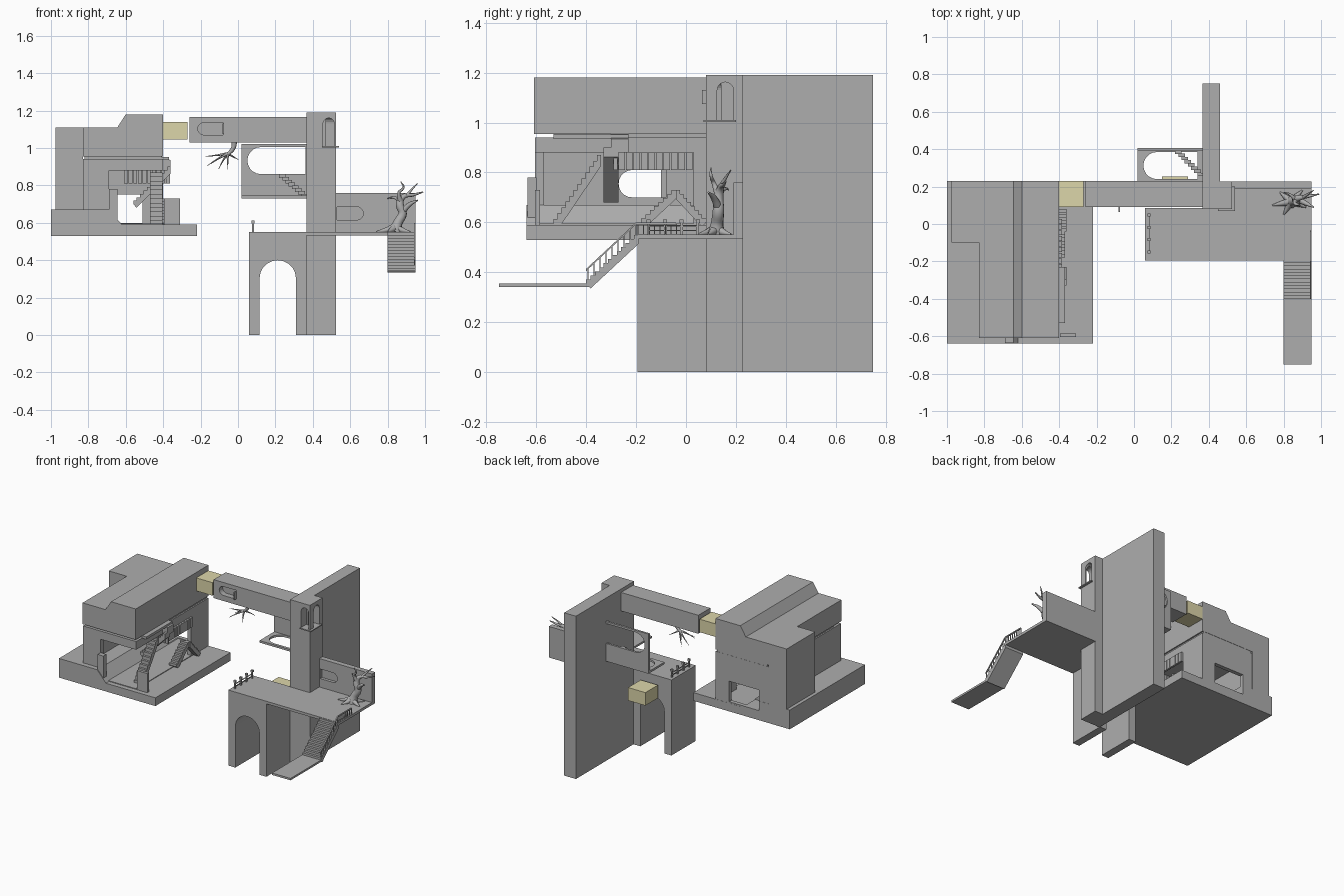
import bpy, bmesh, math
from mathutils import Vector

cube = bpy.data.objects.get("Cube")
if cube:
    bpy.data.objects.remove(cube, do_unlink=True)


def material(name, color):
    m = bpy.data.materials.new(name)
    m.use_nodes = True
    m.diffuse_color = color
    m.node_tree.nodes["Principled BSDF"].inputs["Base Color"].default_value = color
    return m


STONE = material("stone grey", (0.42, 0.42, 0.42, 1))
SAND = material("pale yellow", (0.72, 0.67, 0.40, 1))


def finish(name, bm, mat=STONE):
    bmesh.ops.recalc_face_normals(bm, faces=bm.faces)
    mesh = bpy.data.meshes.new(name)
    bm.to_mesh(mesh)
    bm.free()
    mesh.materials.append(mat)
    ob = bpy.data.objects.new(name, mesh)
    bpy.context.collection.objects.link(ob)
    return ob


def add_prism(bm, pts, axis, a, b):
    """Extrude a 2D profile from a to b along an axis."""
    def place(p, t):
        return {"x": (t, p[0], p[1]), "y": (p[0], t, p[1]), "z": (p[0], p[1], t)}[axis]
    face = bm.faces.new([bm.verts.new(place(p, a)) for p in pts])
    ext = bmesh.ops.extrude_face_region(bm, geom=[face])["geom"]
    move = Vector(place((0, 0), b - a))
    bmesh.ops.translate(bm, verts=[v for v in ext if isinstance(v, bmesh.types.BMVert)], vec=move)


def rect(x0, x1, z0, z1):
    return [(x0, z0), (x1, z0), (x1, z1), (x0, z1)]


def prism(name, pts, axis, a, b, mat=STONE):
    bm = bmesh.new()
    add_prism(bm, pts, axis, a, b)
    return finish(name, bm, mat)


def box(name, x0, x1, y0, y1, z0, z1, mat=STONE):
    return prism(name, rect(x0, x1, y0, y1), "z", z0, z1, mat)


def arch(x0, x1, z0, z1, n=10):
    """Opening with a half-round top."""
    r = (x1 - x0) / 2
    arc = [(x0 + r + r * math.cos(math.pi * i / n), z1 - r + r * math.sin(math.pi * i / n))
           for i in range(n + 1)]
    return [(x0, z0), (x1, z0)] + arc


def round_left(x0, x1, z0, z1, n=10):
    """Opening with a half-round left end."""
    return [(-q + 0.0, p) for p, q in arch(z0, z1, -x1, -x0, n)]


def cut(ob, *cutters):
    for c in cutters:
        mod = ob.modifiers.new("cut", "BOOLEAN")
        mod.operation, mod.solver, mod.object = "DIFFERENCE", "EXACT", c
        bpy.context.view_layer.objects.active = ob
        bpy.ops.object.modifier_apply(modifier=mod.name)
        bpy.data.objects.remove(c, do_unlink=True)


def flight(name, axis, across, start, end, n, thick=0.02):
    """Saw-toothed stair with a sloping underside; start and end are (run, height)."""
    (r0, z0), (r1, z1) = start, end
    dr, dz = (r1 - r0) / n, (z1 - z0) / n
    pts = [(r0, z0)]
    for i in range(n):
        pts += [(r0 + i * dr, z0 + (i + 1) * dz), (r0 + (i + 1) * dr, z0 + (i + 1) * dz)]
    pts += [(r1, z1 - thick - dz), (r0 + dr, z0 - thick)]
    return prism(name, pts, "y" if axis == "x" else "x", *across)


def branches(name, paths):
    """Tapering tubes; each path is a list of (x, y, z, radius)."""
    cu = bpy.data.curves.new(name, "CURVE")
    cu.dimensions, cu.bevel_depth, cu.bevel_resolution = "3D", 1.0, 2
    cu.resolution_u, cu.use_fill_caps = 5, True
    for path in paths:
        s = cu.splines.new("BEZIER")
        s.bezier_points.add(len(path) - 1)
        for bp, (x, y, z, r) in zip(s.bezier_points, path):
            bp.co, bp.radius = (x, y, z), r
            bp.handle_left_type = bp.handle_right_type = "AUTO"
    cu.materials.append(STONE)
    ob = bpy.data.objects.new(name, cu)
    bpy.context.collection.objects.link(ob)


# House: thick base, hollow lower storey, heavy upper storey
base = [(-1, 0.53), (-0.22, 0.53), (-0.22, 0.59), (-0.62, 0.59), (-0.69, 0.67), (-1, 0.67)]
prism("house_base", base, "y", -0.64, 0.23)
lower = box("house_lower_storey", -0.83, -0.4, -0.605, 0.229, 0.58, 0.94)
cut(lower,
    box("room", -0.8, -0.43, -0.57, 0.2, 0.595, 0.88),
    box("front_opening", -0.69, -0.35, -0.7, -0.4, 0.595, 0.88),
    box("side_opening", -0.5, -0.3, -0.46, 0.03, 0.595, 0.88),
    prism("left_window", round_left(-0.27, -0.08, 0.7, 0.81), "x", -0.9, -0.7))
back_cut = lambda: box("back_opening", -0.75, -0.51, 0.1, 0.3, 0.6, 0.75)
cut(lower, back_cut())
cut(bpy.data.objects["house_base"], back_cut())
box("house_neck", -0.82, -0.41, -0.53, 0.228, 0.93, 0.96)
upper = [(-0.83, 0.955), (-0.4, 0.955), (-0.4, 1.18), (-0.6, 1.18), (-0.645, 1.11), (-0.83, 1.11)]
prism("house_upper_storey", upper, "y", -0.61, 0.23)
box("house_rear_wing", -0.975, -0.83, -0.1, 0.23, 0.6, 1.11)
prism("side_ledge", [(-0.41, 0.955), (-0.36, 0.935), (-0.36, 0.88), (-0.41, 0.88)], "y", -0.3, -0.23)
box("side_eave", -0.41, -0.37, -0.53, -0.23, 0.935, 0.953)
box("front_post", -0.69, -0.645, -0.635, -0.6, 0.59, 0.78)
box("front_panel", -0.395, -0.31, -0.605, -0.585, 0.59, 0.73)

# House stairs and slatted balcony
flight("front_stair", "y", (-0.47, -0.405), (-0.53, 0.59), (-0.34, 0.87), 12)
flight("cross_stair", "x", (-0.33, -0.27), (-0.56, 0.7), (-0.36, 0.9), 11)
flight("side_stair_up", "y", (-0.43, -0.37), (-0.18, 0.6), (-0.04, 0.73), 8)
flight("side_stair_down", "y", (-0.4, -0.36), (0.08, 0.6), (-0.04, 0.73), 8)
bm = bmesh.new()
for i in range(10):
    x = -0.61 + i * 0.025
    add_prism(bm, rect(x, x + 0.021, 0.81, 0.88), "y", -0.29, -0.275)
    y = -0.27 + i * 0.03
    add_prism(bm, rect(y, y + 0.026, 0.81, 0.88), "x", -0.4, -0.385)
finish("balcony_slats", bm)

# Covered bridge
bridge = box("bridge", -0.26, 0.37, 0.09, 0.229, 1.03, 1.165)
cut(bridge, prism("bridge_window", round_left(-0.215, -0.08, 1.07, 1.135), "y", 0.05, 0.13))
box("bridge_window_shutter", -0.082, -0.074, 0.065, 0.1, 1.075, 1.13)
box("bridge_link_block", -0.4, -0.27, 0.09, 0.23, 1.045, 1.14, SAND)
box("rear_block", 0.15, 0.29, 0.11, 0.255, 0.405, 0.5, SAND)

# Tower with a corner window and a long rear wall
tower = box("tower", 0.365, 0.525, 0.08, 0.226, 0, 1.19)
cut(tower,
    prism("tower_front_window", arch(0.455, 0.515, 1.01, 1.16), "y", 0.0, 0.14),
    prism("tower_side_window", arch(0.125, 0.19, 1.01, 1.162), "x", 0.47, 0.6))
box("tower_sill", 0.45, 0.54, 0.07, 0.2, 1.002, 1.01)
box("rear_wall", 0.365, 0.46, 0.22, 0.75, 0, 1.19)

# Rear gallery: holed wall, holed floor, skewed steps
wall = prism("gallery_wall", rect(0.02, 0.366, 0.73, 1.02), "y", 0.39, 0.405)
cut(wall, prism("gallery_hole", round_left(0.05, 0.362, 0.86, 1.005), "y", 0.3, 0.5))
floor = box("gallery_floor", 0.02, 0.366, 0.22, 0.4, 0.73, 0.745)
cut(floor, prism("floor_hole", round_left(0.05, 0.34, 0.24, 0.385), "z", 0.7, 0.8))
for i in range(8):
    x, y, z = 0.22 + i * 0.017, 0.375 - i * 0.017, 0.86 - i * 0.015
    box("gallery_step", x, x + 0.035, y, y + 0.018, z - 0.02, z)

# Arched gate and terrace
gate = box("gate", 0.058, 0.366, -0.195, 0.085, 0, 0.54)
cut(gate, prism("gate_opening", arch(0.115, 0.31, -0.1, 0.4), "y", -0.4, 0.3))
box("terrace", 0.058, 0.95, -0.195, 0.085, 0.533, 0.552)
box("terrace_back", 0.52, 0.95, 0.08, 0.228, 0.533, 0.552)
parapet = box("parapet", 0.52, 0.95, 0.19, 0.228, 0.54, 0.76)
cut(parapet, prism("parapet_niche", [(1.2 - x, z) for x, z in round_left(0.53, 0.67, 0.615, 0.685)],
                   "y", 0.1, 0.212))
box("parapet_end", 0.935, 0.95, 0.19, 0.228, 0.54, 0.76)

# Outer stair and landing
flight("outer_stair", "y", (0.8, 0.95), (-0.4, 0.355), (-0.19, 0.55), 12)
box("landing", 0.8, 0.95, -0.75, -0.385, 0.342, 0.356)

# Railings
bm = bmesh.new()
for i in range(9):
    y, z = -0.395 + i * 0.024, 0.36 + i * 0.0225
    add_prism(bm, rect(0.942, 0.947, y, y + 0.005), "z", z, z + 0.056)
add_prism(bm, [(-0.4, 0.405), (-0.2, 0.592), (-0.2, 0.6), (-0.4, 0.414)], "x", 0.94, 0.949)
add_prism(bm, rect(-0.2, -0.04, 0.592, 0.6), "x", 0.94, 0.949)
for i in range(8):
    y = -0.195 + i * 0.022
    add_prism(bm, rect(0.942, 0.947, y, y + 0.005), "z", 0.55, 0.595)
finish("stair_railing", bm)
bm = bmesh.new()
for i in range(4):
    y = -0.155 + i * 0.066
    add_prism(bm, rect(0.076, 0.086, y, y + 0.01), "z", 0.55, 0.6)
    add_prism(bm, rect(0.073, 0.089, y - 0.003, y + 0.013), "z", 0.597, 0.612)
for z in (0.565, 0.582):
    add_prism(bm, rect(0.079, 0.083, -0.155, 0.053), "z", z, z + 0.005)
finish("terrace_fence", bm)

# Gnarled tree on the terrace
tree = [[(0.84, 0.12, 0.55, 0.036), (0.855, 0.125, 0.6, 0.026), (0.88, 0.13, 0.65, 0.024),
         (0.865, 0.13, 0.7, 0.022), (0.885, 0.14, 0.74, 0.014), (0.94, 0.15, 0.75, 0.008), (0.99, 0.16, 0.765, 0.003)],
        [(0.87, 0.13, 0.71, 0.016), (0.86, 0.11, 0.76, 0.009), (0.885, 0.1, 0.79, 0.006), (0.87, 0.1, 0.82, 0.002)],
        [(0.9, 0.14, 0.745, 0.01), (0.93, 0.16, 0.78, 0.006), (0.96, 0.18, 0.81, 0.002)],
        [(0.88, 0.13, 0.66, 0.018), (0.92, 0.11, 0.7, 0.012), (0.96, 0.09, 0.72, 0.004)],
        [(0.865, 0.13, 0.72, 0.013), (0.83, 0.16, 0.735, 0.006), (0.8, 0.17, 0.73, 0.002)]]
for dx, dy in ((-0.1, -0.02), (0.08, -0.03), (-0.04, -0.07), (0.06, 0.06), (-0.06, 0.05)):
    tree.append([(0.84, 0.12, 0.575, 0.024), (0.84 + dx * 0.5, 0.12 + dy * 0.5, 0.56, 0.014),
                 (0.84 + dx, 0.12 + dy, 0.552, 0.004)])
branches("terrace_tree", tree)

# Roots hanging beneath the bridge
roots = [[(-0.02, 0.15, 1.04, 0.016), (-0.025, 0.15, 1.0, 0.012), (-0.055, 0.15, 0.965, 0.009)]]
for dx, dy, dz in ((-0.12, 0.0, -0.01), (-0.09, -0.05, -0.05), (-0.05, 0.05, -0.08),
                   (0.0, -0.02, -0.08), (0.06, 0.04, -0.03), (-0.11, 0.05, -0.06)):
    roots.append([(-0.055, 0.15, 0.97, 0.008), (-0.055 + dx * 0.5, 0.15 + dy * 0.6, 0.965 + dz * 0.4, 0.004),
                  (-0.055 + dx, 0.15 + dy, 0.965 + dz, 0.001)])
branches("hanging_roots", roots)
